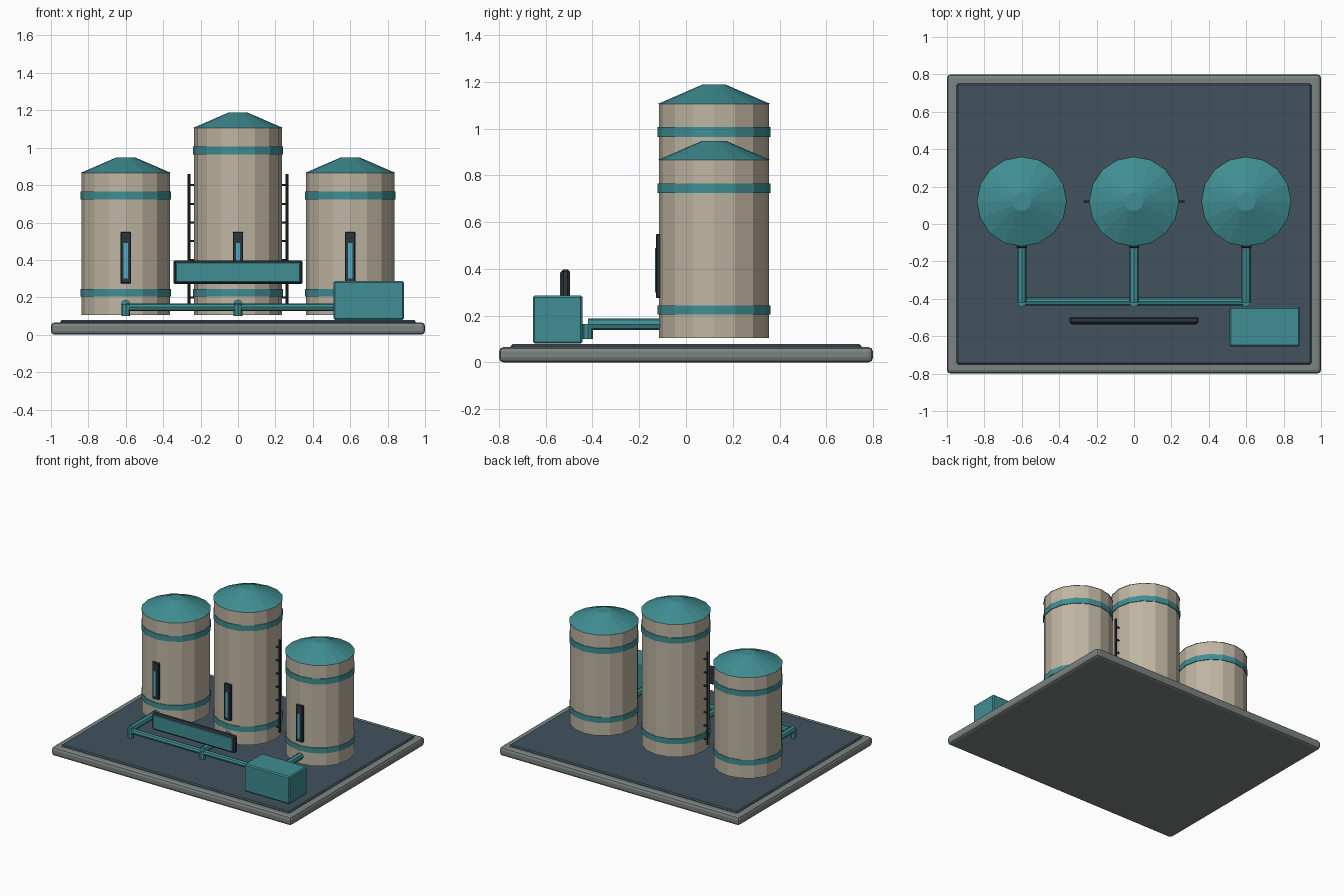
import bpy
from math import pi

if "Cube" in bpy.data.objects:
    bpy.data.objects.remove(bpy.data.objects["Cube"])


def material(name, rgb):
    m = bpy.data.materials.new(name)
    m.diffuse_color = (*rgb, 1)
    m.use_nodes = True
    m.node_tree.nodes["Principled BSDF"].inputs["Base Color"].default_value = m.diffuse_color
    return m


STONE = material("stone", (0.20, 0.23, 0.22))
SLATE = material("slate", (0.055, 0.085, 0.11))
DARK = material("dark", (0.025, 0.035, 0.045))
TEAL = material("teal", (0.05, 0.27, 0.29))
BEIGE = material("beige", (0.52, 0.46, 0.36))
BLUE = material("blue", (0.08, 0.40, 0.55))


def finish(name, mat, bevel=0, segments=1):
    ob = bpy.context.object
    ob.name = name
    ob.data.materials.append(mat)
    if bevel:
        mod = ob.modifiers.new("bevel", "BEVEL")
        mod.width = bevel
        mod.segments = segments
    return ob


def box(name, lo, hi, mat, bevel=0, segments=1):
    bpy.ops.mesh.primitive_cube_add(size=1, location=[(a + b) / 2 for a, b in zip(lo, hi)])
    bpy.context.object.scale = [b - a for a, b in zip(lo, hi)]
    bpy.ops.object.transform_apply(location=False, rotation=False, scale=True)
    return finish(name, mat, bevel, segments)


def drum(name, x, y, z0, z1, r, mat, top=None, sides=16):
    bpy.ops.mesh.primitive_cone_add(vertices=sides, radius1=r, radius2=r if top is None else top,
                                    depth=z1 - z0, location=(x, y, (z0 + z1) / 2))
    return finish(name, mat)


def rod(name, centre, length, r, axis, mat, sides=8):
    rot = {"x": (0, pi / 2, 0), "y": (pi / 2, 0, 0), "z": (0, 0, 0)}[axis]
    bpy.ops.mesh.primitive_cylinder_add(vertices=sides, radius=r, depth=length,
                                        location=centre, rotation=rot)
    return finish(name, mat)


# Plinth and paved yard
box("plinth", (-1, -0.8, 0), (1, 0.8, 0.066), STONE, 0.02, 2)
box("yard_pad", (-0.95, -0.75, 0.05), (0.95, 0.75, 0.078), SLATE, 0.008)

# Tanks with roof, bands, level gauge and outlet pipe
TY = 0.12
for side, x, top in (("left", -0.6, 0.866), ("middle", 0, 1.106), ("right", 0.6, 0.866)):
    drum(side + "_tank", x, TY, 0.105, top, 0.236, BEIGE)
    drum(side + "_roof", x, TY, top, top + 0.082, 0.24, TEAL, top=0.05)
    drum(side + "_lower_band", x, TY, 0.204, 0.244, 0.241, TEAL)
    drum(side + "_upper_band", x, TY, top - 0.142, top - 0.1, 0.241, TEAL)
    box(side + "_gauge_frame", (x - 0.028, -0.128, 0.275), (x + 0.028, -0.1, 0.55), DARK, 0.004)
    box(side + "_gauge_level", (x - 0.011, -0.133, 0.30), (x + 0.011, -0.12, 0.49), BLUE)
    rod(side + "_outlet_pipe", (x, -0.26, 0.163), 0.32, 0.025, "y", TEAL)
    rod(side + "_drop_pipe", (x, -0.42, 0.132), 0.065, 0.023, "z", TEAL)

# Manifold pipe and pump housing
rod("manifold_pipe", (0, -0.415, 0.147), 1.2, 0.021, "x", TEAL)
box("pump_housing", (0.51, -0.655, 0.08), (0.887, -0.443, 0.286), TEAL, 0.008)

# Ladder around the middle tank
for s, side in ((-1, "left"), (1, "right")):
    rod(side + "_ladder_rail", (s * 0.263, TY, 0.51), 0.7, 0.008, "z", DARK)
for i in range(7):
    rod(f"ladder_rung_{i + 1}", (0, TY, 0.2 + 0.1 * i), 0.526, 0.006, "x", DARK, 6)

# Blank sign board
box("sign_board", (-0.346, -0.534, 0.27), (0.346, -0.496, 0.398), DARK, 0.01)
box("sign_panel", (-0.332, -0.54, 0.282), (0.332, -0.52, 0.386), TEAL, 0.003)
